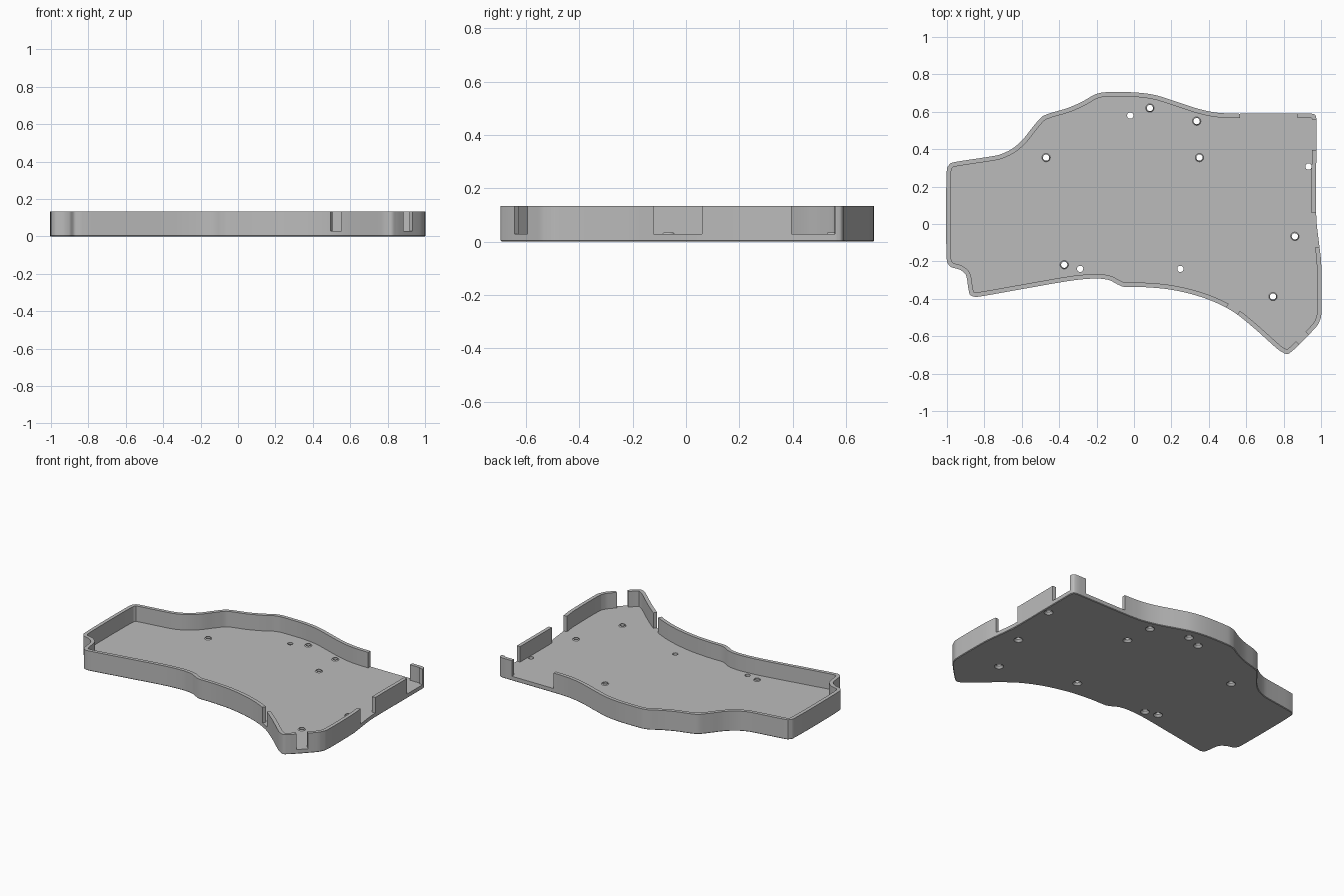
import bpy, bmesh, math
from mathutils import Vector

if "Cube" in bpy.data.objects:
    bpy.data.objects.remove(bpy.data.objects["Cube"])

HEIGHT, FLOOR, WALL, CHAMFER = 0.133, 0.029, 0.024, 0.004

# Outer outline, clockwise from the left end of the back edge
OUTLINE = [(-1, .30), (-.982, .325), (-.72, .37), (-.655, .40), (-.596, .45), (-.54, .52),
           (-.49, .575), (-.45, .592), (-.355, .62), (-.275, .655), (-.21, .692), (-.17, .703),
           (.013, .703), (.11, .69), (.215, .658), (.34, .617), (.43, .597), (.52, .59),
           (.95, .59), (.968, .583), (.975, .565), (.975, .02), (.99, -.11), (1, -.19),
           (1, -.50), (.982, -.54), (.85, -.676), (.82, -.695), (.78, -.678), (.64, -.555),
           (.535, -.472), (.43, -.417), (.325, -.38), (.19, -.35), (.06, -.338), (-.06, -.335),
           (-.09, -.322), (-.13, -.301), (-.185, -.292), (-.29, -.297), (-.4, -.313),
           (-.61, -.35), (-.85, -.39), (-.875, -.38), (-.885, -.35), (-.90, -.27),
           (-.93, -.245), (-.98, -.229), (-1, -.205)]

# Wall openings: start and end on the outline, clockwise
OPENINGS = [((.567, .59), (.875, .59)), ((.975, .558), (.975, .395)), ((.975, .06), (.99, -.122)),
            ((.932, -.592), (.883, -.643)), ((.551, -.485), (.493, -.45))]

# Screw holes: x, y and whether a raised rim surrounds them
HOLES = [(-.47, .355, 1), (-.02, .58, 0), (.085, .62, 1), (.335, .55, 1), (.35, .355, 1),
         (.933, .307, 0), (.86, -.066, 1), (.743, -.388, 1), (.248, -.24, 0),
         (-.288, -.24, 0), (-.373, -.218, 1)]


def smooth_loop(points, steps=6):
    """Closed curve through the points, with handles kept short at tight corners."""
    p = [Vector(q) for q in points]
    n = len(p)
    handles = []
    for i in range(n):
        a, b = p[i] - p[i - 1], p[(i + 1) % n] - p[i]
        d = (a / a.length_squared + b / b.length_squared).normalized()
        handles.append(d * min(a.length, b.length) * 0.36)
    out = []
    for i in range(n):
        j = (i + 1) % n
        a, b, c, d = p[i], p[i] + handles[i], p[j] - handles[j], p[j]
        for k in range(steps):
            t = k / steps
            u = 1 - t
            out.append(a * u**3 + b * (3 * u * u * t) + c * (3 * u * t * t) + d * t**3)
    return out


def nearest(loop, q):
    """Distance, segment index and closest point of a loop to q."""
    best = (9.0, 0, None)
    for k in range(len(loop)):
        a, e = loop[k], loop[(k + 1) % len(loop)] - loop[k]
        s = a + e * max(0, min(1, (q - a).dot(e) / e.length_squared))
        if (q - s).length < best[0]:
            best = ((q - s).length, k, s)
    return best


def insert(loop, q):
    """Add the loop point closest to q and return it."""
    _, k, s = nearest(loop, Vector(q))
    for v in (loop[k], loop[(k + 1) % len(loop)]):
        if (v - s).length < .002:
            return v
    loop.insert(k + 1, s)
    return s


def inset(loop, dist):
    """Move a clockwise loop inward; points that fold over in corners collapse together."""
    n = len(loop)
    moved = []
    for i in range(n):
        a = (loop[i] - loop[i - 1]).normalized()
        b = (loop[(i + 1) % n] - loop[i]).normalized()
        t = (a + b).normalized()
        q = loop[i] + Vector((t.y, -t.x)) * dist / max(t.dot(a), .7)
        moved.append(q if nearest(loop, q)[0] > dist * .95 else None)
    last = next(q for q in reversed(moved) if q)
    for i in range(n):
        last = moved[i] = moved[i] or last
    return moved


def circle(x, y, r, n=24):
    return [Vector((x + r * math.cos(2 * math.pi * i / n), y + r * math.sin(2 * math.pi * i / n)))
            for i in range(n)]


def face(bm, *corners):
    """Face from (point, z) corners, leaving out repeated corners."""
    keep = []
    for p, z in corners:
        co = Vector((p.x, p.y, z))
        if all((co - k).length > 1e-5 for k in keep):
            keep.append(co)
    if len(keep) > 2:
        bm.faces.new([bm.verts.new(co) for co in keep])


def band(bm, lo, z0, hi, z1):
    """Ring of faces between two closed loops."""
    for i in range(len(lo)):
        j = (i + 1) % len(lo)
        face(bm, (lo[i], z0), (lo[j], z0), (hi[j], z1), (hi[i], z1))


def sheet(bm, loops, z):
    """Flat face bounded by the first loop, with the others as holes."""
    edges = []
    for loop in loops:
        pts = [p for i, p in enumerate(loop) if (p - loop[i - 1]).length > 1e-5]
        vs = [bm.verts.new((p.x, p.y, z)) for p in pts]
        edges += [bm.edges.new((vs[i - 1], vs[i])) for i in range(len(vs))]
    bmesh.ops.triangle_fill(bm, use_beauty=True, edges=edges, normal=(0, 0, 1))


# Outline with exact points at the ends of the openings
outer = smooth_loop(OUTLINE)
ends = [(insert(outer, a), insert(outer, b)) for a, b in OPENINGS]
n = len(outer)
walled = [True] * n
for a, b in ends:
    i = next(k for k in range(n) if outer[k] is a)
    while outer[i] is not b:
        walled[i] = False
        i = (i + 1) % n
inner = inset(outer, WALL)
base = inset(outer, CHAMFER)

bm = bmesh.new()

# Plate edge with a small chamfer below
band(bm, base, 0, outer, CHAMFER)
band(bm, outer, CHAMFER, outer, FLOOR)

# Wall runs between the openings, and the floor edge that follows them
floor_edge = []
for i in range(n):
    j = (i + 1) % n
    o, p, q, r = outer[i], outer[j], inner[j], inner[i]
    if walled[i]:
        face(bm, (o, FLOOR), (p, FLOOR), (p, HEIGHT), (o, HEIGHT))
        face(bm, (r, FLOOR), (q, FLOOR), (q, HEIGHT), (r, HEIGHT))
        face(bm, (o, HEIGHT), (p, HEIGHT), (q, HEIGHT), (r, HEIGHT))
    if walled[i] != walled[i - 1]:
        face(bm, (o, FLOOR), (r, FLOOR), (r, HEIGHT), (o, HEIGHT))
        floor_edge += [o, r] if walled[i] else [r, o]
    else:
        floor_edge.append(r if walled[i] else o)

# Screw holes, countersunk from below, some with a raised rim
tops, bottoms = [], []
for x, y, rim in HOLES:
    sink, bore, foot = circle(x, y, .028), circle(x, y, .0168), circle(x, y, .0225)
    band(bm, sink, 0, bore, .014)
    top = FLOOR + .006 if rim else FLOOR
    band(bm, bore, .014, bore, top)
    if rim:
        band(bm, bore, top, foot, FLOOR)
    tops.append(foot if rim else bore)
    bottoms.append(sink)

# Floor and underside
sheet(bm, [floor_edge] + tops, FLOOR)
sheet(bm, [base] + bottoms, 0)
bmesh.ops.remove_doubles(bm, verts=bm.verts, dist=2e-5)
bmesh.ops.recalc_face_normals(bm, faces=bm.faces)
mesh = bpy.data.meshes.new("case_tray")
bm.to_mesh(mesh)
bm.free()
tray = bpy.data.objects.new("case_tray", mesh)
bpy.context.collection.objects.link(tray)

# Colour and shading
grey = bpy.data.materials.new("grey")
grey.diffuse_color = (.5, .5, .5, 1)
grey.use_nodes = True
grey.node_tree.nodes["Principled BSDF"].inputs["Base Color"].default_value = grey.diffuse_color
mesh.materials.append(grey)
bpy.context.view_layer.objects.active = tray
tray.select_set(True)
bpy.ops.object.shade_smooth_by_angle(angle=math.radians(30))
